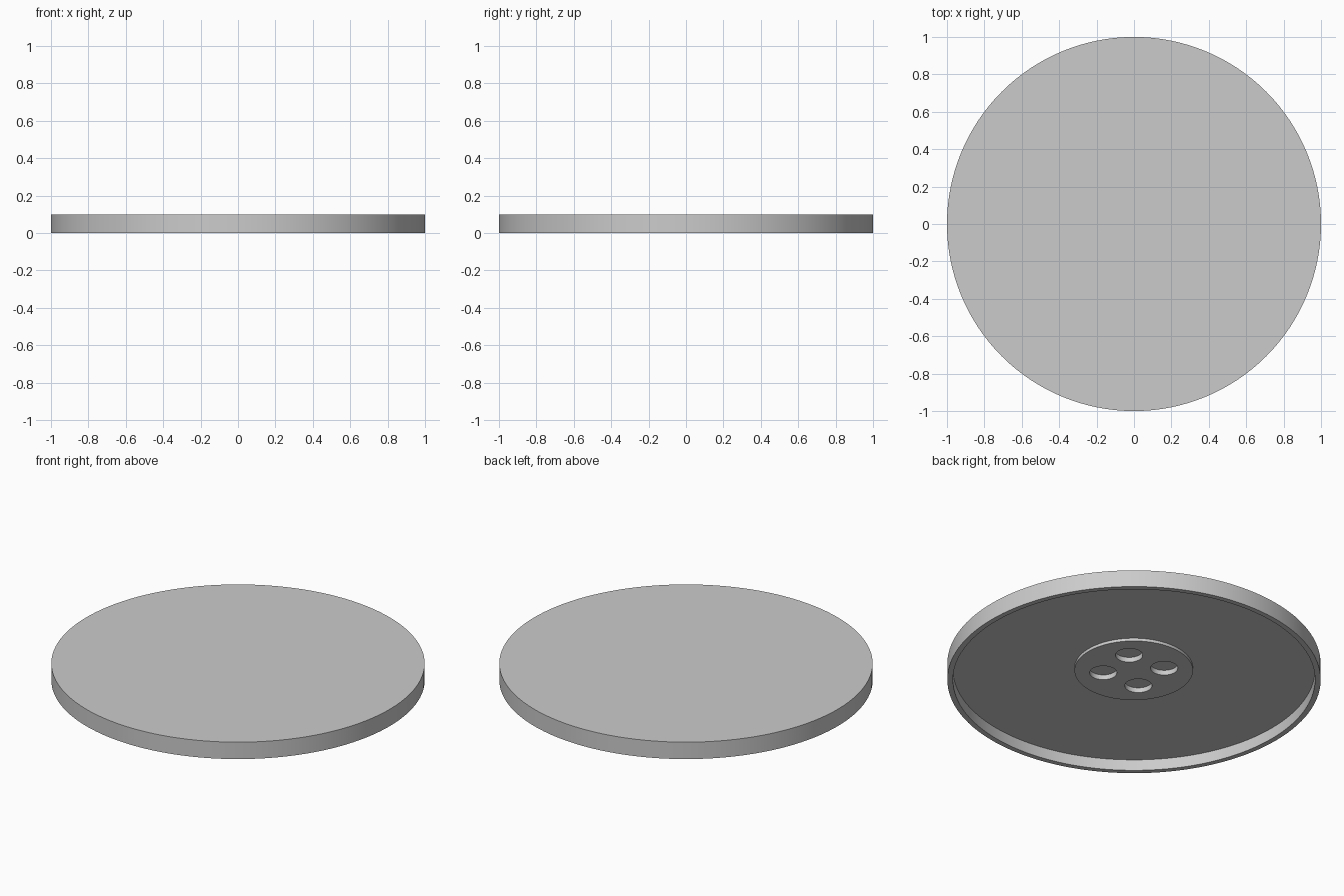
import bpy
import math

cube = bpy.data.objects.get("Cube")
if cube:
    bpy.data.objects.remove(cube, do_unlink=True)

grey = bpy.data.materials.new("plain grey")
grey.use_nodes = True
colour = (0.6, 0.6, 0.6, 1)
grey.diffuse_color = colour
grey.node_tree.nodes["Principled BSDF"].inputs["Base Color"].default_value = colour

HEIGHT = 0.1
FLOOR = 0.065       # underside of the thin plate
BOSS_FACE = 0.048   # underside of the central boss
HOLE_END = 0.077    # blind end of the boss holes
BOSS_X = BOSS_Y = 0.012


def cylinder(name, radius, bottom, top, x=0, y=0, sides=128):
    bpy.ops.mesh.primitive_cylinder_add(
        vertices=sides, radius=radius, depth=top - bottom,
        location=(x, y, (bottom + top) / 2))
    obj = bpy.context.object
    obj.name = name
    obj.data.materials.append(grey)
    return obj


def combine(target, tool, operation):
    mod = target.modifiers.new(operation.lower(), "BOOLEAN")
    mod.operation = operation
    mod.solver = "EXACT"
    mod.object = tool
    bpy.context.view_layer.objects.active = target
    bpy.ops.object.modifier_apply(modifier=mod.name)
    bpy.data.objects.remove(tool, do_unlink=True)


# Round lid, hollowed from below to leave a thin rim
lid = cylinder("round_lid", 1, 0, HEIGHT)
combine(lid, cylinder("recess_cutter", 0.97, -0.1, FLOOR), "DIFFERENCE")

# Raised boss under the plate
boss = cylinder("centre_boss", 0.317, BOSS_FACE, FLOOR + 0.005, BOSS_X, BOSS_Y)
combine(lid, boss, "UNION")

# Four blind holes in the boss
for i in range(4):
    angle = math.radians(41.4 + 90 * i)
    hole = cylinder("hole_cutter", 0.073, -0.05, HOLE_END,
                    BOSS_X + 0.165 * math.cos(angle),
                    BOSS_Y + 0.165 * math.sin(angle), 48)
    combine(lid, hole, "DIFFERENCE")

# Smooth walls with crisp edges
bpy.ops.object.select_all(action="DESELECT")
lid.select_set(True)
bpy.context.view_layer.objects.active = lid
bpy.ops.object.shade_smooth_by_angle(angle=math.radians(30))
